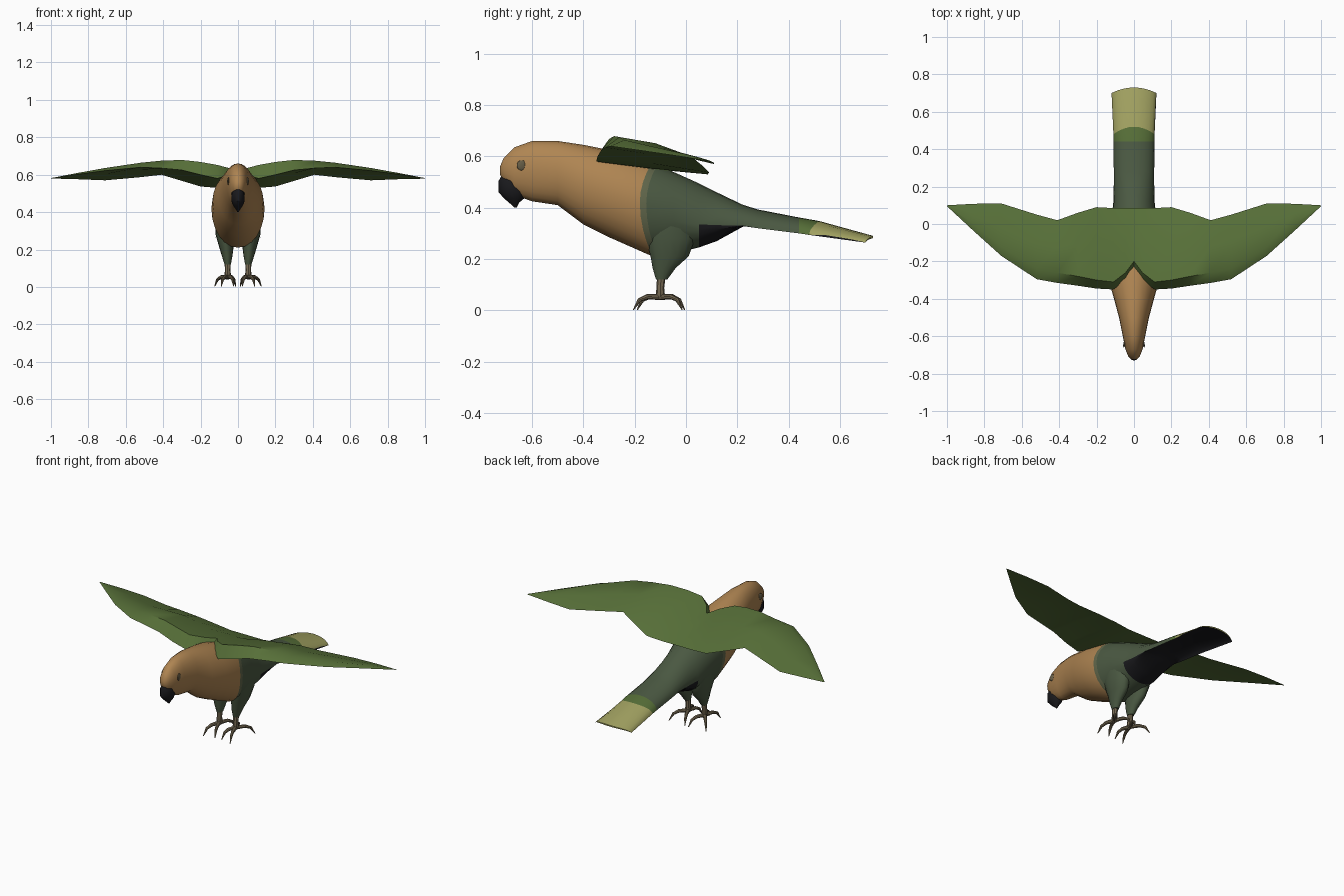
import bpy
import bmesh
from math import sin, cos, pi, radians
from mathutils import Vector

if "Cube" in bpy.data.objects:
    bpy.data.objects.remove(bpy.data.objects["Cube"])


def material(name, colour):
    mat = bpy.data.materials.new(name)
    mat.use_nodes = True
    rgba = (*colour, 1)
    mat.diffuse_color = rgba
    shader = next(n for n in mat.node_tree.nodes if n.type == "BSDF_PRINCIPLED")
    shader.inputs["Base Color"].default_value = rgba
    shader.inputs["Roughness"].default_value = 0.8
    return mat


TAN = material("tan feathers", (.43, .235, .085))
SLATE = material("slate green feathers", (.07, .1, .055))
BAND = material("pale band", (.12, .135, .07))
GREEN = material("wing green", (.095, .16, .04))
OLIVE = material("tail tip olive", (.36, .36, .12))
BLACK = material("black", (.01, .01, .012))
SKIN = material("leg skin", (.19, .15, .09))
EYE = material("eye grey", (.14, .115, .065))


def finish(name, bm, mats, angle=40):
    """Turn a bmesh into a smooth-shaded object."""
    bmesh.ops.recalc_face_normals(bm, faces=bm.faces)
    mesh = bpy.data.meshes.new(name)
    bm.to_mesh(mesh)
    bm.free()
    for mat in mats:
        mesh.materials.append(mat)
    obj = bpy.data.objects.new(name, mesh)
    bpy.context.collection.objects.link(obj)
    bpy.ops.object.select_all(action="DESELECT")
    obj.select_set(True)
    bpy.context.view_layer.objects.active = obj
    bpy.ops.object.shade_smooth_by_angle(angle=radians(angle))
    return obj


def loft(name, rings, mats, rule=None, angle=40):
    """Skin closed rings; rule(segment, side) picks each face's material."""
    bm = bmesh.new()
    loops = [[bm.verts.new(p) for p in ring] for ring in rings]
    n = len(loops[0])
    for j, (a, b) in enumerate(zip(loops, loops[1:])):
        for k in range(n):
            face = bm.faces.new((a[k], a[(k + 1) % n], b[(k + 1) % n], b[k]))
            if rule:
                face.material_index = rule(j, k)
    for j, loop in ((0, loops[0]), (len(loops) - 2, loops[-1])):
        cap = bm.faces.new(loop)
        if rule:
            cap.material_index = rule(j, 0)
    return finish(name, bm, mats, angle)


def flat_ring(x, y, z, rx, ry, n=16):
    return [Vector((x + rx * cos(2 * pi * k / n), y + ry * sin(2 * pi * k / n), z))
            for k in range(n)]


def tube(name, path, mats, n=8):
    """Round tube along (point, radius) pairs."""
    pts = [Vector(p) for p, r in path]
    rings = []
    for i, (p, r) in enumerate(path):
        along = (pts[min(i + 1, len(pts) - 1)] - pts[max(i - 1, 0)]).normalized()
        u = along.cross(Vector((1, 0, 0))).normalized()
        v = along.cross(u)
        rings.append([pts[i] + r * (cos(2 * pi * k / n) * u + sin(2 * pi * k / n) * v)
                      for k in range(n)])
    return loft(name, rings, mats)


# Body and tail: y, top, side height, bottom, half width, bow, colour after ring
T, S, B, G, O, K = range(6)
BODY = [
    (-.725, .56, .545, .53, .012, 0, T),
    (-.71, .595, .55, .5, .03, 0, T),
    (-.67, .635, .55, .45, .046, 0, T),
    (-.6, .66, .55, .425, .06, 0, T),
    (-.5, .66, .54, .41, .08, 0, T),
    (-.4, .645, .49, .335, .107, 0, T),
    (-.3, .625, .46, .285, .135, 0, T),
    (-.18, .58, .42, .21, .142, .05, B),
    (-.155, .57, .415, .21, .141, .045, S),
    (-.05, .54, .39, .22, .132, 0, S),
    (.05, .495, .335, .245, .118, 0, S),
    (.12, .46, .332, .27, .11, 0, S),
    (.22, .412, .33, .325, .108, 0, S),
    (.28, .393, .32, .35, .108, 0, S),
    (.44, .362, .3, .345, .11, 0, G),
    (.48, .348, .294, .335, .11, .04, O),
    (.7, .29, .264, .282, .12, .03, O),
]
SIDES = 24
rings = []
for y, top, mid, low, w, bow, colour in BODY:
    ring = []
    for k in range(SIDES):
        c, s = cos(2 * pi * k / SIDES), sin(2 * pi * k / SIDES)
        rise = (top - mid) if s > 0 else (mid - low)
        ring.append(Vector((w * c, y + bow * s * s, mid + rise * s)))
    rings.append(ring)


def plumage(j, k):
    under = k >= SIDES // 2 and BODY[j][0] >= .05
    return K if under else BODY[j][-1]


loft("body_and_tail", rings, [TAN, SLATE, BAND, GREEN, OLIVE, BLACK], plumage, 60)

# Beak: height, front y, back y, half width, stacked down to the hooked tip
BEAK = [
    (.532, -.715, -.68, .012),
    (.505, -.73, -.63, .034),
    (.46, -.73, -.625, .036),
    (.435, -.708, -.632, .026),
    (.42, -.69, -.65, .015),
    (.4, -.668, -.66, .003),
]
loft("beak", [flat_ring(0, (f + b) / 2, z, w, (b - f) / 2) for z, f, b, w in BEAK], [BLACK])

# Wings: x, then y and z of leading edge, crest, underside and trailing edge, bulge
WING = [
    (0, -.23, .604, -.2, .618, -.1, .55, .085, .53, .012),
    (.045, -.3, .6, -.26, .635, -.13, .55, .085, .53, .016),
    (.11, -.35, .58, -.31, .652, -.15, .555, .085, .53, .022),
    (.2, -.345, .6, -.3, .668, -.15, .575, .09, .537, .026),
    (.3, -.33, .625, -.28, .679, -.14, .608, .06, .567, .024),
    (.41, -.315, .635, -.26, .675, -.12, .63, .02, .6, .014),
    (.52, -.295, .64, -.24, .664, -.1, .626, .05, .587, .01),
    (.71, -.17, .622, -.12, .636, -.03, .603, .11, .57, .008),
    (.86, -.035, .602, 0, .609, .04, .592, .108, .576, .003),
    (1, .095, .581, .097, .582, .098, .579, .1, .58, 0),
]
sections = []
for side, part in ((-1, WING[:0:-1]), (1, WING)):
    for x, ly, lz, cy, cz, uy, uz, ty, tz, bulge in part:
        profile = [(ly, lz), (cy, cz), ((cy + ty) / 2, (cz + tz) / 2 + bulge), (ty, tz), (uy, uz)]
        sections.append([Vector((side * x, y, z)) for y, z in profile])
loft("wings", sections, [GREEN], angle=45)

# Eyes, thighs, legs and toes on both sides
THIGH = [
    (.36, .072, -.06, .052, .1),
    (.28, .07, -.06, .05, .096),
    (.21, .062, -.064, .038, .074),
    (.165, .058, -.085, .028, .045),
    (.12, .055, -.095, .017, .022),
]
TOES = {"inner_front_toe": (.022, -.19), "outer_front_toe": (.09, -.205),
        "inner_back_toe": (.012, -.005), "outer_back_toe": (.125, -.015)}
for side, label in ((1, "left"), (-1, "right")):
    bpy.ops.mesh.primitive_uv_sphere_add(segments=16, ring_count=8, radius=.02,
                                         location=(side * .051, -.64, .565),
                                         rotation=(0, 0, side * .2))
    eye = bpy.context.object
    eye.name = label + "_eye"
    eye.scale = (.3, 1, 1)
    eye.data.materials.append(EYE)
    bpy.ops.object.shade_smooth_by_angle()

    loft(label + "_thigh", [flat_ring(side * x, y, z, rx, ry) for z, x, y, rx, ry in THIGH], [SLATE])
    ankle = Vector((side * .055, -.1, .058))
    tube(label + "_leg", [(ankle + Vector((0, .004, .08)), .017), (ankle + Vector((0, 0, .03)), .015),
                          (ankle, .018), (ankle - Vector((0, 0, .015)), .012)], [SKIN])
    for toe, (x, y) in TOES.items():
        tip = Vector((side * x, y, .002))
        knuckle = ankle.lerp(tip, .5)
        knuckle.z = .053
        joint = ankle.lerp(tip, .78)
        joint.z = .04
        tube(label + "_" + toe, [(ankle - Vector((0, 0, .006)), .012), (knuckle, .01),
                                 (joint, .008), (tip, .002)], [SKIN])
